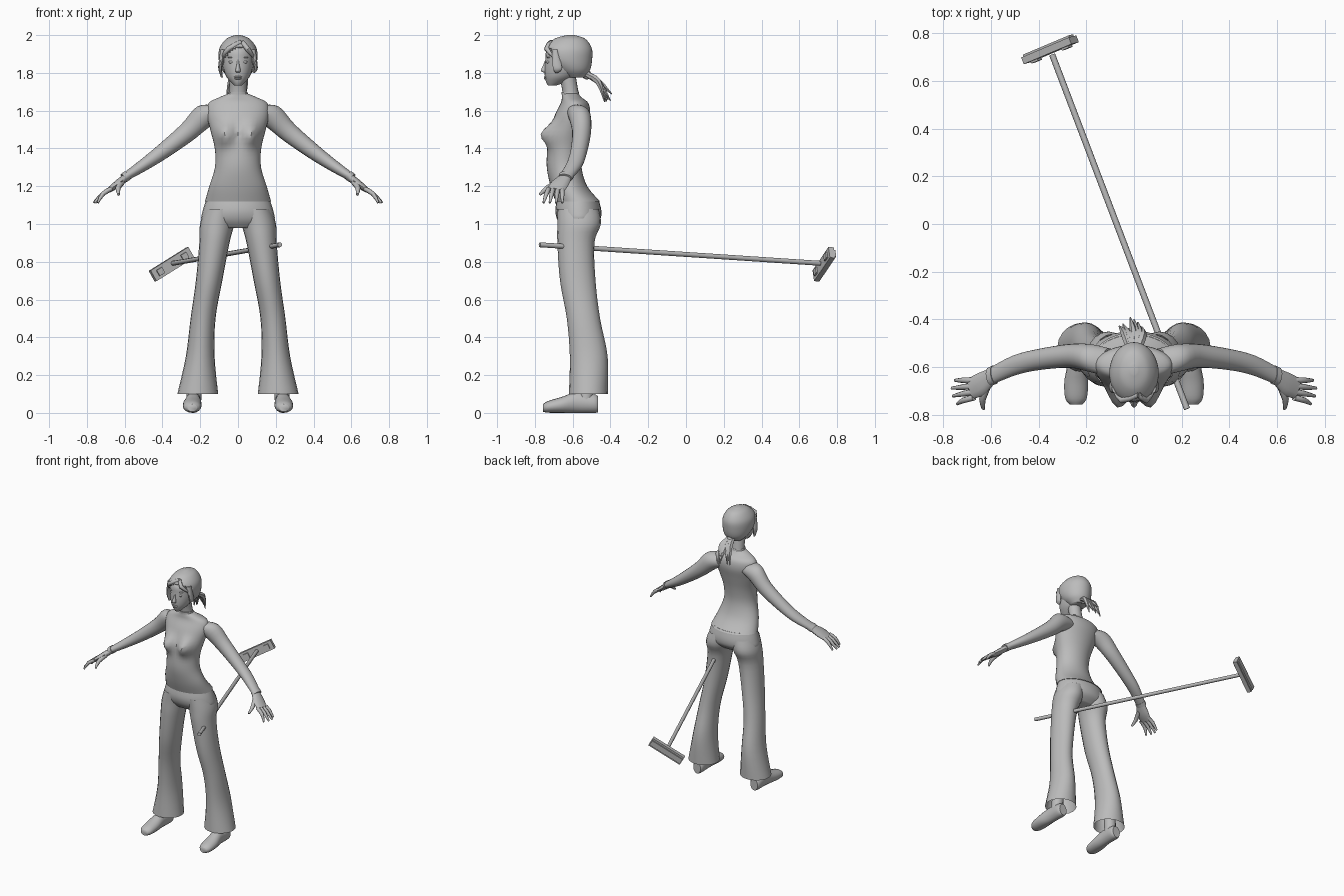
import bpy, bmesh, math, random
from mathutils import Vector, Matrix

cube = bpy.data.objects.get("Cube")
if cube:
    bpy.data.objects.remove(cube, do_unlink=True)

GREY = (0.5, 0.5, 0.5, 1)
grey = bpy.data.materials.new("plain grey")
grey.use_nodes = True
grey.diffuse_color = GREY
grey.node_tree.nodes["Principled BSDF"].inputs["Base Color"].default_value = GREY


def finish(name, bm, mirror=False, angle=50):
    bmesh.ops.recalc_face_normals(bm, faces=bm.faces)
    mesh = bpy.data.meshes.new(name)
    bm.to_mesh(mesh)
    bm.free()
    mesh.materials.append(grey)
    mesh.shade_smooth()
    mesh.set_sharp_from_angle(angle=math.radians(angle))
    obj = bpy.data.objects.new(name, mesh)
    bpy.context.collection.objects.link(obj)
    if mirror:
        obj.modifiers.new("mirror", "MIRROR").use_mirror_merge = False
    return obj


def spline(rows, steps):
    """Smooth rows with a curve that passes through each one."""
    out = []
    last = len(rows) - 1
    for i in range(last):
        quad = [rows[max(i - 1, 0)], rows[i], rows[i + 1], rows[min(i + 2, last)]]
        for s in range(steps):
            t = s / steps
            out.append([b + t * ((c - a) + t * ((2*a - 5*b + 4*c - d) + t * (3*b - a - 3*c + d))) / 2
                        for a, b, c, d in zip(*quad)])
    return out + [list(rows[-1])]


def loft(name, rows, axis=(0, 0, 1), side=(1, 0, 0), sides=20, steps=4,
         caps=True, mirror=False, shape=None):
    """Skin ellipses given as x, y, z, radius along side, radius across."""
    axis = Vector(axis).normalized()
    u = Vector(side)
    u = (u - axis * u.dot(axis)).normalized()
    v = axis.cross(u)
    bm = bmesh.new()
    rings = []
    for x, y, z, a, b in spline(rows, steps):
        ring = []
        for k in range(sides):
            t = math.tau * k / sides
            p = Vector((x, y, z)) + u * a * math.cos(t) + v * b * math.sin(t)
            ring.append(bm.verts.new(p))
        rings.append(ring)
    for low, high in zip(rings, rings[1:]):
        for k in range(sides):
            n = (k + 1) % sides
            bm.faces.new((low[k], low[n], high[n], high[k]))
    if caps:
        bm.faces.new(rings[0])
        bm.faces.new(rings[-1])
    if shape:
        shape(bm)
    return finish(name, bm, mirror)


def tube(name, points, radii, sides=8, steps=2, mirror=False):
    axis = Vector(points[-1]) - Vector(points[0])
    side = (0, 1, 0) if abs(axis.x) > abs(axis.y) else (1, 0, 0)
    rows = [(*p, r, r) for p, r in zip(points, radii)]
    return loft(name, rows, axis, side, sides, steps, mirror=mirror)


def ball(name, centre, size, mirror=False):
    bm = bmesh.new()
    matrix = Matrix.Translation(centre) @ Matrix.Diagonal((*size, 1))
    bmesh.ops.create_uvsphere(bm, u_segments=12, v_segments=8, radius=1, matrix=matrix)
    return finish(name, bm, mirror)


# Shirt, with the bust pushed out of the front
def bust(bm):
    for v in bm.verts:
        if v.co.y < -0.62:
            dx = (abs(v.co.x) - 0.07) / 0.045
            dz = (v.co.z - 1.475) / 0.055
            v.co.y -= 0.062 * math.exp(-dx * dx - dz * dz)


loft("shirt", [
    (0, -.573, 1.12, .175, .118), (0, -.62, 1.2, .152, .097),
    (0, -.645, 1.3, .122, .092), (0, -.64, 1.4, .123, .093),
    (0, -.62, 1.5, .147, .095), (0, -.6, 1.58, .165, .093),
    (0, -.59, 1.64, .155, .073), (0, -.605, 1.67, .1, .052),
    (0, -.612, 1.69, .053, .044)], sides=36, shape=bust)
loft("neck", [(0, -.605, 1.65, .05, .045), (0, -.615, 1.72, .045, .042),
              (0, -.63, 1.79, .045, .045)])
loft("collar", [(0, -.612, 1.685, .054, .047), (0, -.614, 1.7, .05, .046)], steps=1)

# Flared trousers
loft("trouser_seat", [
    (0, -.575, .98, .14, .075), (0, -.568, 1.02, .192, .112),
    (0, -.57, 1.07, .187, .122), (0, -.573, 1.13, .168, .11)], sides=28)
loft("trouser_legs", [
    (.09, -.572, 1.08, .085, .11), (.11, -.566, 1, .091, .115),
    (.125, -.583, .9, .08, .098), (.153, -.573, .7, .07, .094),
    (.185, -.543, .5, .066, .088), (.2, -.515, .3, .076, .1),
    (.213, -.517, .1, .108, .103)], axis=(0, 0, -1), caps=False, mirror=True)

# Shoes
loft("shoes", [
    (.235, -.465, .045, .03, .042), (.235, -.49, .05, .041, .05),
    (.237, -.58, .055, .041, .055), (.242, -.66, .042, .05, .042),
    (.243, -.73, .032, .045, .031), (.243, -.757, .026, .025, .02)],
    axis=(0, -1, 0), sides=16, mirror=True)
tube("ankles", [(.235, -.53, .06), (.225, -.525, .25)], [.04, .04], 12, mirror=True)

# Arms, cuffs and hands
loft("sleeves", [
    (.1, -.58, 1.59, .06, .05), (.18, -.563, 1.57, .06, .063),
    (.27, -.553, 1.485, .05, .052), (.4, -.568, 1.383, .044, .041),
    (.5, -.592, 1.312, .042, .032), (.6, -.638, 1.247, .036, .022)],
    axis=(.8, -.1, -.58), side=(0, 1, 0), mirror=True)
loft("cuffs", [(.585, -.632, 1.257, .04, .027), (.605, -.64, 1.243, .038, .026)],
     axis=(.8, -.2, -.58), side=(0, 1, 0), steps=1, mirror=True)
loft("palms", [
    (.59, -.635, 1.25, .032, .02), (.64, -.67, 1.21, .048, .02),
    (.685, -.69, 1.178, .044, .013)],
    axis=(.8, -.3, -.58), side=(0, 1, 0), sides=12, mirror=True)
for i, finger in enumerate(("little", "ring", "middle", "index")):
    y = -.655 - .024 * i
    reach = .745 + .02 * math.sin(i + .3)
    tube(finger + "_fingers", [(.67, y, 1.187), (.715, y - .004 * i, 1.16),
         (reach, y - .009 * i, 1.113)], [.013, .012, .006], mirror=True)
tube("thumbs", [(.615, -.68, 1.22), (.635, -.735, 1.19), (.632, -.775, 1.155)],
     [.017, .014, .007], mirror=True)

# Head and face
loft("face", [
    (0, -.71, 1.732, .018, .02), (0, -.69, 1.75, .037, .05),
    (0, -.667, 1.78, .062, .08), (0, -.65, 1.82, .077, .099),
    (0, -.64, 1.87, .084, .105), (0, -.63, 1.92, .085, .108),
    (0, -.62, 1.97, .055, .075)], sides=24)
loft("nose", [(0, -.748, 1.803, .01, .008), (0, -.752, 1.812, .014, .017),
              (0, -.746, 1.84, .008, .011), (0, -.738, 1.87, .005, .007)], sides=10)
ball("eyes", (.034, -.729, 1.857), (.016, .01, .008), mirror=True)
ball("brows", (.035, -.726, 1.882), (.02, .011, .004), mirror=True)
ball("upper_lip", (0, -.742, 1.779), (.022, .011, .005))
ball("lower_lip", (0, -.741, 1.77), (.018, .011, .006))


# Hair cap, cut open around the face under a side parting
def cut_face(bm):
    gone = []
    for f in bm.faces:
        c = f.calc_center_median()
        hairline = 1.94 - 6 * (c.x - .02) ** 2
        if c.y < -.685 and c.z < hairline:
            gone.append(f)
    bmesh.ops.delete(bm, geom=gone, context="FACES")


hair = loft("hair", [
    (0, -.585, 1.775, .05, .05), (0, -.6, 1.815, .085, .092),
    (0, -.622, 1.87, .102, .125), (0, -.624, 1.93, .098, .125),
    (0, -.615, 1.98, .062, .082), (0, -.61, 2, .015, .02)],
    sides=40, steps=6, shape=cut_face)
hair.modifiers.new("thickness", "SOLIDIFY").thickness = .01
for label, sx, tip in (("right", -1, 1.775), ("left", 1, 1.8)):
    loft(label + "_hair_lock", [
        (.075 * sx, -.69, 1.925, .018, .02), (.09 * sx, -.685, 1.86, .012, .024),
        (.094 * sx, -.68, 1.82, .01, .024), (.085 * sx, -.685, tip, .005, .008)],
        axis=(0, 0, -1), sides=10)
    tube(label + "_fringe", [(.02, -.715, 1.965), (.05 * sx, -.738, 1.928),
         (.082 * sx, -.7, 1.885)], [.012, .014, .008])

# Ponytail of loose strands
random.seed(4)
ball("hair_tie", (0, -.525, 1.79), (.025, .025, .025))
for i in range(7):
    spread = (i - 3) * .012
    end = (spread * 1.3 - .015, -.4 + random.uniform(-.04, .012), 1.65 + random.uniform(-.01, .05))
    tube("ponytail_strand", [(spread * .3, -.54, 1.8), (spread, -.465, 1.755), end],
         [.016, .018, .003], sides=6, steps=3)

# Long handled broom passing behind
start, end = Vector((.222, -.775, .89)), Vector((-.343, .71, .792))
tube("broom_handle", [start, end], [.013, .013], sides=8, steps=1)
along = (end - start).normalized()
across = Vector((.2, .085, .125))
across = (across - along * across.dot(along)).normalized()
frame = Matrix((across, along, across.cross(along))).transposed().to_4x4()
frame.translation = (-.352, .73, .787)


def block(name, centre, size):
    bm = bmesh.new()
    matrix = frame @ Matrix.Translation(centre) @ Matrix.Diagonal((*size, 1))
    bmesh.ops.create_cube(bm, size=1, matrix=matrix)
    finish(name, bm, angle=30)


block("broom_head", (0, 0, 0), (.25, .03, .065))
block("broom_ridge", (0, .018, 0), (.24, .012, .04))
for sx in (-1, 1):
    block("broom_clip", (.08 * sx, -.018, 0), (.035, .012, .035))
